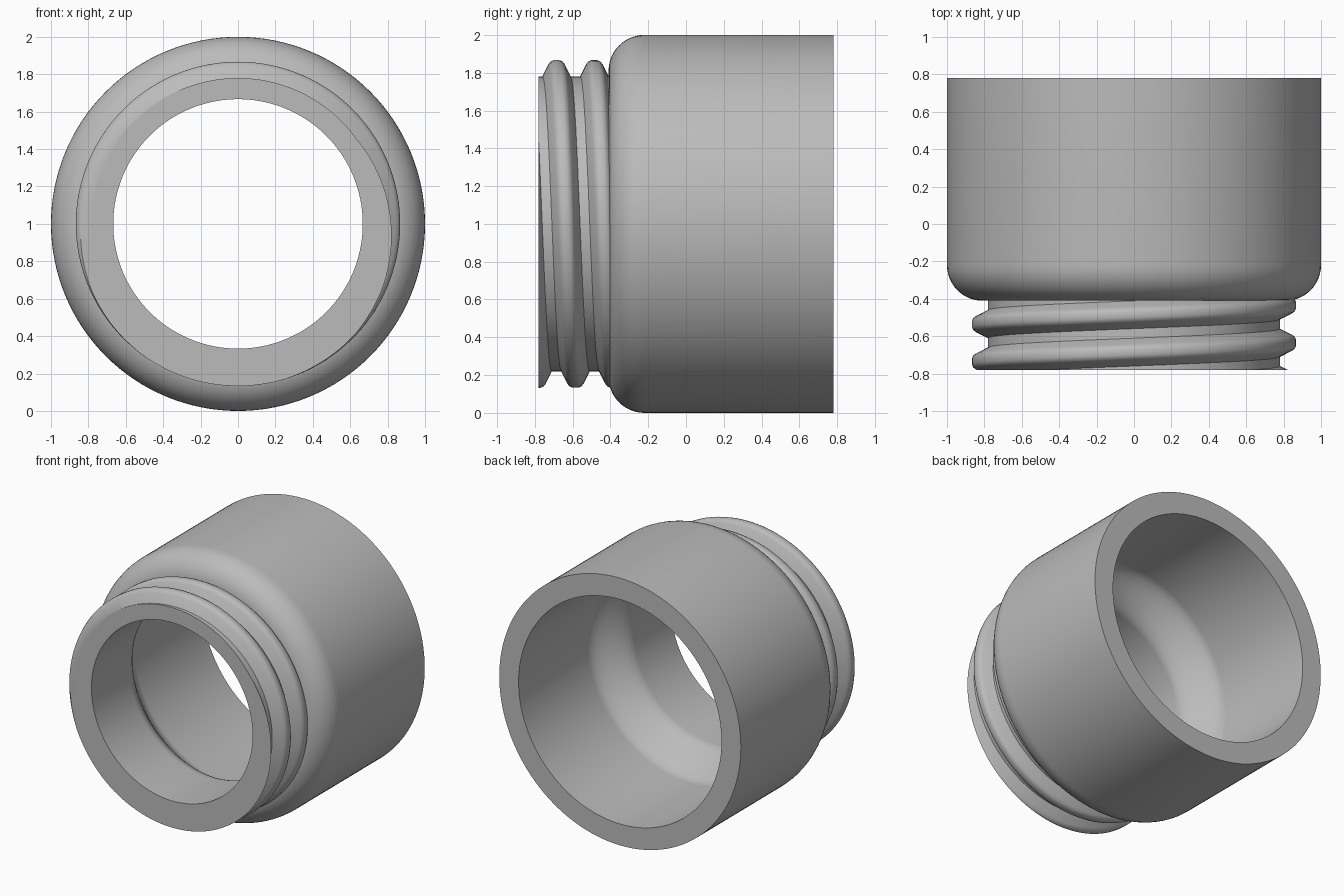
import bpy, bmesh
from math import sin, cos, pi, tau, radians

if "Cube" in bpy.data.objects:
    bpy.data.objects.remove(bpy.data.objects["Cube"])

SEG = 128
FRONT, BACK, SHOULDER = -0.78, 0.78, -0.41
NECK, BORE, BODY, CAVITY = 0.78, 0.667, 1.0, 0.84

grey = bpy.data.materials.new("plain grey")
grey.use_nodes = True
grey.diffuse_color = (0.5, 0.5, 0.5, 1)
grey.node_tree.nodes["Principled BSDF"].inputs["Base Color"].default_value = (0.5, 0.5, 0.5, 1)


def ring_point(radius, angle, y):
    return (radius * cos(angle), y, 1 + radius * sin(angle))


def bridge(bm, rings, closed):
    """Join successive closed loops of vertices with quads."""
    pairs = list(zip(rings, rings[1:])) + ([(rings[-1], rings[0])] if closed else [])
    for a, b in pairs:
        for i in range(len(a)):
            j = (i + 1) % len(a)
            bm.faces.new((a[i], a[j], b[j], b[i]))


def finish(bm, name):
    bmesh.ops.recalc_face_normals(bm, faces=bm.faces)
    mesh = bpy.data.meshes.new(name)
    bm.to_mesh(mesh)
    bm.free()
    obj = bpy.data.objects.new(name, mesh)
    bpy.context.collection.objects.link(obj)
    mesh.materials.append(grey)
    bpy.ops.object.select_all(action="DESELECT")
    obj.select_set(True)
    bpy.context.view_layer.objects.active = obj
    bpy.ops.object.shade_smooth_by_angle(angle=radians(32))
    return obj


# Hollow body and neck: one closed wall profile (radius, y) turned about the y axis
fillet = 0.19
profile = [(BORE, FRONT), (NECK, FRONT), (NECK, SHOULDER)]
for i in range(13):
    a = i / 12 * pi / 2
    profile.append((BODY - fillet + fillet * sin(a), SHOULDER + fillet - fillet * cos(a)))
profile += [(BODY, BACK), (CAVITY, BACK)]
# Soft S-shaped step from the wide cavity down to the neck bore
for i in range(17):
    t = i / 16
    profile.append((CAVITY + (BORE - CAVITY) * (1 - cos(pi * t)) / 2, -0.03 - 0.31 * t))

bm = bmesh.new()
rings = [[bm.verts.new(ring_point(r, tau * k / SEG, y)) for k in range(SEG)]
         for r, y in profile]
bridge(bm, rings, closed=True)
finish(bm, "bottle_neck_body")

# Screw thread: rounded ridge swept along a helix, trimmed flush with the front rim
half = [(0.775, 0.077), (0.845, 0.042), (0.86, 0.031), (0.867, 0.014)]
ridge = [(r, -d) for r, d in half] + [(r, d) for r, d in reversed(half)]
pitch, turn_start, turn_end = 0.2, -1.4, 1.7
steps = int((turn_end - turn_start) * SEG)

bm = bmesh.new()
sections = []
for k in range(steps + 1):
    turn = turn_start + (turn_end - turn_start) * k / steps
    y = -0.635 + pitch * turn
    sections.append([bm.verts.new(ring_point(r, -tau * turn, y + d)) for r, d in ridge])
bridge(bm, sections, closed=False)
bm.faces.new(sections[-1])
bmesh.ops.recalc_face_normals(bm, faces=bm.faces)
cut = bmesh.ops.bisect_plane(bm, geom=bm.verts[:] + bm.edges[:] + bm.faces[:],
                             plane_co=(0, FRONT, 0), plane_no=(0, -1, 0), clear_outer=True)
rim = [e for e in cut["geom_cut"] if isinstance(e, bmesh.types.BMEdge)]
bmesh.ops.triangle_fill(bm, edges=rim, use_beauty=True, normal=(0, -1, 0))
finish(bm, "screw_thread")
